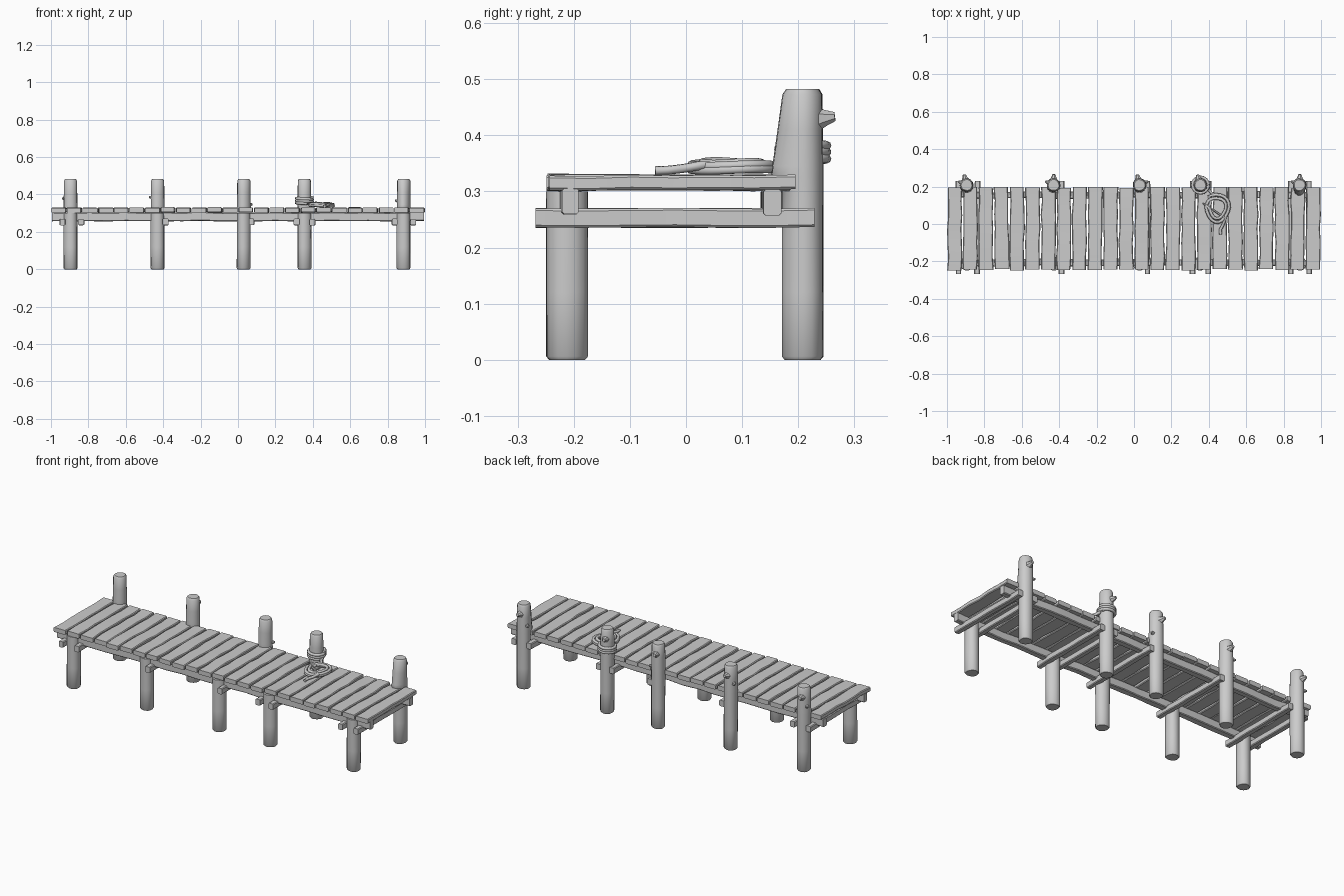
import bpy, bmesh, math, random
from mathutils import Vector

if "Cube" in bpy.data.objects:
    bpy.data.objects.remove(bpy.data.objects["Cube"])

random.seed(4)


def finish(name, bm, angle=40):
    bmesh.ops.recalc_face_normals(bm, faces=bm.faces[:])
    me = bpy.data.meshes.new(name)
    bm.to_mesh(me)
    bm.free()
    ob = bpy.data.objects.new(name, me)
    bpy.context.collection.objects.link(ob)
    bpy.ops.object.select_all(action='DESELECT')
    ob.select_set(True)
    bpy.context.view_layer.objects.active = ob
    bpy.ops.object.shade_smooth_by_angle(angle=math.radians(angle))
    return ob


def loft(bm, rings):
    """Skin a list of closed rings and cap both ends."""
    vs = [[bm.verts.new(p) for p in r] for r in rings]
    n = len(vs[0])
    for a, b in zip(vs, vs[1:]):
        for i in range(n):
            j = (i + 1) % n
            bm.faces.new((a[i], a[j], b[j], b[i]))
    bm.faces.new(vs[0][::-1])
    bm.faces.new(vs[-1])


def timber(name, start, end, w, h, wobble=0.003, steps=6):
    """Hand-hewn beam along x or y with chamfered corners and uneven edges."""
    a, b = Vector(start), Vector(end)
    along_x = abs(b.x - a.x) > abs(b.y - a.y)
    side = Vector((0, 1, 0)) if along_x else Vector((1, 0, 0))
    c = 0.004
    prof = [(-w/2 + c, -h/2), (w/2 - c, -h/2), (w/2, -h/2 + c), (w/2, h/2 - c),
            (w/2 - c, h/2), (-w/2 + c, h/2), (-w/2, h/2 - c), (-w/2, -h/2 + c)]
    rings = []
    for i in range(steps + 1):
        p = a.lerp(b, i / steps)
        left, right = (random.uniform(-wobble, wobble) for _ in range(2))
        dz = random.uniform(-wobble, wobble) * 0.5
        rings.append([p + side * (u + (left if u < 0 else right))
                      + Vector((0, 0, v + dz)) for u, v in prof])
    bm = bmesh.new()
    loft(bm, rings)
    return finish(name, bm, 30)


def post(name, x, y, top, flare=0.0):
    """Rough round log, worn at both ends, optionally flared forward at deck level."""
    n = 14
    ph = random.uniform(0, 6)
    levels = [(0, .032), (.006, .037), (.12, .037), (.22, .037), (.30, .037)]
    if top > .32:
        levels += [(.325, .037), (.345, .037), (.41, .036), (top - .01, .035), (top, .029)]
    rings = []
    for k, (z, r) in enumerate(levels):
        ring = []
        for i in range(n):
            t = 2 * math.pi * i / n
            rr = r * (1 + 0.035 * math.sin(3 * t + ph + z * 4))
            px, py = rr * math.cos(t), rr * math.sin(t)
            if z > .32 and py < 0:
                py *= 1 + flare * max(0, (top - z) / (top - .33))
            ring.append((x + px, y + py, z))
        rings.append(ring)
    bm = bmesh.new()
    loft(bm, rings)
    return finish(name, bm, 45)


def knot(name, x, y, z, ang, r=.014, length=.03):
    """Broken branch stub pointing outward from a post."""
    out = Vector((math.cos(ang), math.sin(ang), 0.15)).normalized()
    s = Vector((-math.sin(ang), math.cos(ang), 0))
    u = out.cross(s)
    base = Vector((x, y, z)) + out * .028
    rings = []
    for d, k in ((0, 1.5), (length * .5, 1), (length, .6)):
        rings.append([base + out * d + (s * math.cos(t) + u * math.sin(t)) * r * k
                      for t in [i * math.tau / 7 for i in range(7)]])
    bm = bmesh.new()
    loft(bm, rings)
    finish(name, bm)


def rope(name, pts, r=.008):
    cu = bpy.data.curves.new(name, 'CURVE')
    cu.dimensions = '3D'
    cu.bevel_depth = r
    cu.bevel_resolution = 2
    cu.use_fill_caps = True
    sp = cu.splines.new('POLY')
    sp.points.add(len(pts) - 1)
    for p, co in zip(sp.points, pts):
        p.co = (*co, 1)
    sp.use_smooth = True
    ob = bpy.data.objects.new(name, cu)
    bpy.context.collection.objects.link(ob)
    bpy.ops.object.select_all(action='DESELECT')
    ob.select_set(True)
    bpy.context.view_layer.objects.active = ob
    bpy.ops.object.convert(target='MESH')


# deck planks
N = 24
for i in range(N):
    x = -1 + (i + .5) * 2 / N
    skew = random.uniform(-.002, .002) if 0 < i < N - 1 else 0
    dz = random.uniform(-.002, .002)
    timber(f"plank_{i+1}", (x - skew, -.245 + random.uniform(-.004, .004), .316 + dz),
           (x + skew, .196 + random.uniform(-.003, .003), .316 - dz),
           .076, .026, .0035)

# long stringers under the deck
timber("front_stringer", (-.995, -.207, .281), (.995, -.207, .281), .036, .046, .005, 20)
timber("back_stringer", (-.995, .155, .281), (.995, .155, .281), .034, .046, .005, 20)

# posts, with branch stubs on the tall back row
xs = [-.895, -.43, .03, .355, .885]
for i, x in enumerate(xs):
    post(f"front_post_{i+1}", x, -.212, .302)
    post(f"back_post_{i+1}", x, .208, .483, .5 if i == 4 else .1)
    knot(f"back_stub_{i+1}", x, .208, .425, math.pi / 2 + random.uniform(-.3, .3))
    knot(f"side_stub_{i+1}", x, .208, .36 + random.uniform(-.02, .02),
         random.choice((.4, 2.7)), .009, .022)

# cross beams clamped beside the posts
for i, x in enumerate([-.938, -.838, -.388, .072, .312, .398, .838, .935]):
    timber(f"cross_beam_{i+1}", (x, -.268, .253), (x, .229, .253), .03, .034, .002)

# rope: wrapped round a post, dropping to a flat coil with a loose tail
pts = []
for k in range(49):
    t = k / 16 * math.tau
    pts.append((.355 + .043 * math.cos(t), .208 + .043 * math.sin(t), .385 - .012 * t / math.tau))
pts += [(.402, .18, .347), (.415, .165, .342), (.43, .158, .34)]
for k in range(81):
    t = math.pi / 2 - k / 20 * math.tau * .95
    r = .074 - .034 * ((k / 20) % 2) / 2 + .004 * math.sin(3 * t)
    pts.append((.443 + r * math.cos(t) * .95, .082 + r * math.sin(t) * 1.08,
                .338 + .014 * k / 80 + .002 * math.sin(2 * t)))
pts += [(.49, .03, .347), (.475, -.005, .341), (.462, -.03, .338), (.463, -.055, .337)]
rope("mooring_rope", pts)
